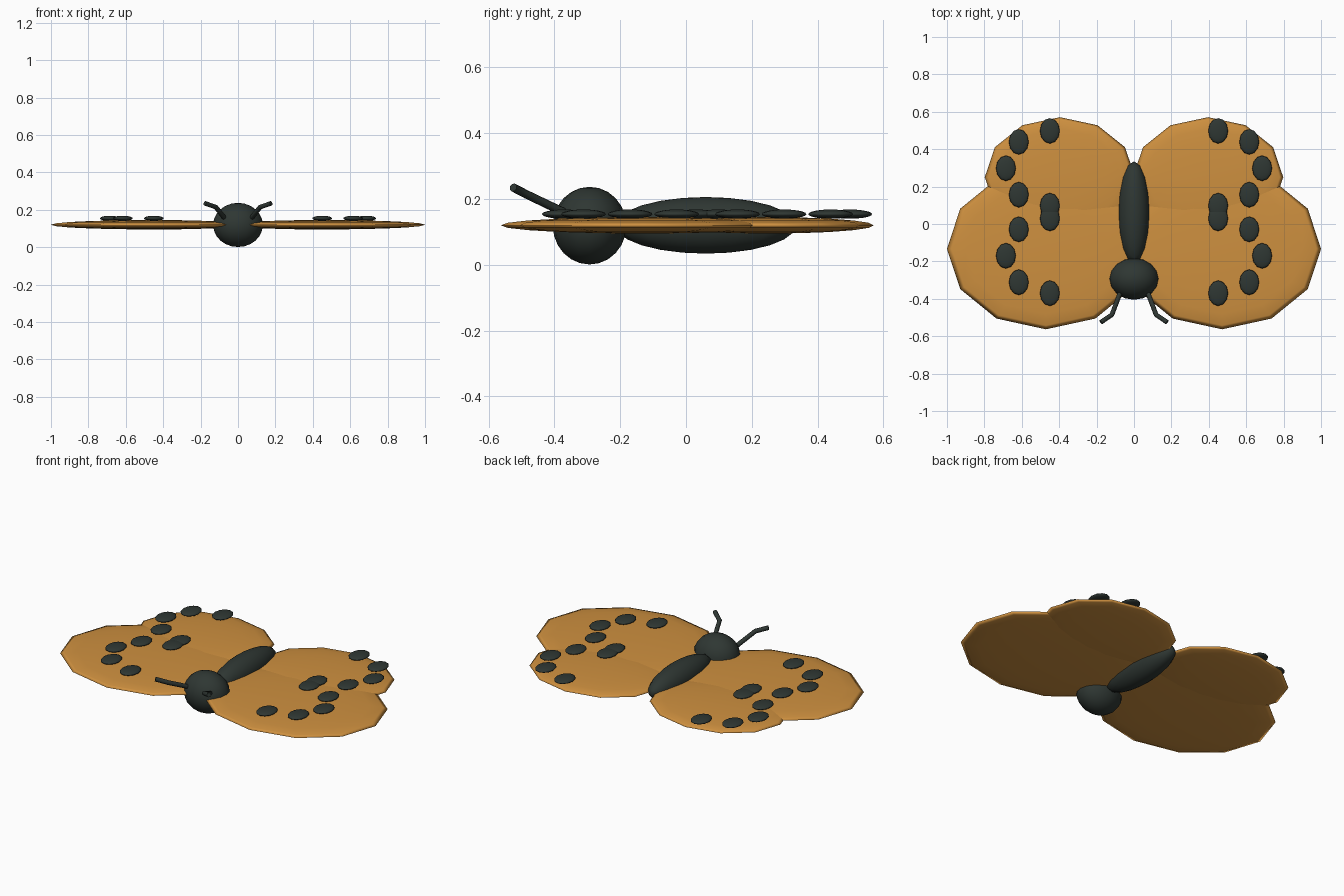
import bpy
import math

if "Cube" in bpy.data.objects:
    bpy.data.objects.remove(bpy.data.objects["Cube"])


def material(name, colour):
    m = bpy.data.materials.new(name)
    m.diffuse_color = (*colour, 1)
    m.use_nodes = True
    m.node_tree.nodes["Principled BSDF"].inputs["Base Color"].default_value = m.diffuse_color
    return m


orange = material("wing orange", (0.62, 0.28, 0.05))
dark = material("dark green grey", (0.028, 0.038, 0.033))

MID_Z = 0.12


def ellipsoid(name, centre, radii, mat, segments=12, rings=10):
    bpy.ops.mesh.primitive_uv_sphere_add(segments=segments, ring_count=rings, radius=1)
    ob = bpy.context.object
    ob.name = name
    for v in ob.data.vertices:
        v.co = [v.co[i] * radii[i] for i in range(3)]
    ob.location = centre
    ob.data.materials.append(mat)
    bpy.ops.object.shade_smooth()
    return ob


def bent_rod(name, points, radius, mat):
    cu = bpy.data.curves.new(name, 'CURVE')
    cu.dimensions = '3D'
    cu.bevel_depth = radius
    cu.bevel_resolution = 2
    cu.use_fill_caps = True
    sp = cu.splines.new('POLY')
    sp.points.add(len(points) - 1)
    for p, co in zip(sp.points, points):
        p.co = (*co, 1)
    ob = bpy.data.objects.new(name, cu)
    bpy.context.collection.objects.link(ob)
    cu.materials.append(mat)
    bpy.ops.object.select_all(action='DESELECT')
    ob.select_set(True)
    bpy.context.view_layer.objects.active = ob
    bpy.ops.object.convert(target='MESH')
    bpy.ops.object.shade_smooth_by_angle(angle=math.radians(50))


# Body and head
ellipsoid("body", (0, 0.06, MID_Z), (0.083, 0.275, 0.086), dark, 16, 12)
ellipsoid("head", (0, -0.293, 0.119), (0.133, 0.112, 0.118), dark, 16, 12)

for side, label in ((1, "right"), (-1, "left")):
    # Wings: flattened twelve-sided discs
    ellipsoid(f"front_wing_{label}", (side * 0.471, -0.133, MID_Z),
              (0.529, 0.430, 0.025), orange)
    ellipsoid(f"rear_wing_{label}", (side * 0.396, 0.25, MID_Z),
              (0.402, 0.321, 0.025), orange)

    # Wing spots: five along a half ellipse on each wing
    for wing, cy in (("front", -0.17), ("rear", 0.298)):
        for i in range(5):
            a = math.radians(-90 + 45 * i)
            ellipsoid(f"{wing}_spot_{label}_{i + 1}",
                      (side * (0.45 + 0.235 * math.cos(a)), cy + 0.2 * math.sin(a), 0.154),
                      (0.053, 0.068, 0.014), dark)

    # Antenna with one elbow
    bent_rod(f"antenna_{label}",
             [(side * 0.06, -0.33, 0.14), (side * 0.118, -0.485, 0.214),
              (side * 0.177, -0.525, 0.235)], 0.013, dark)
